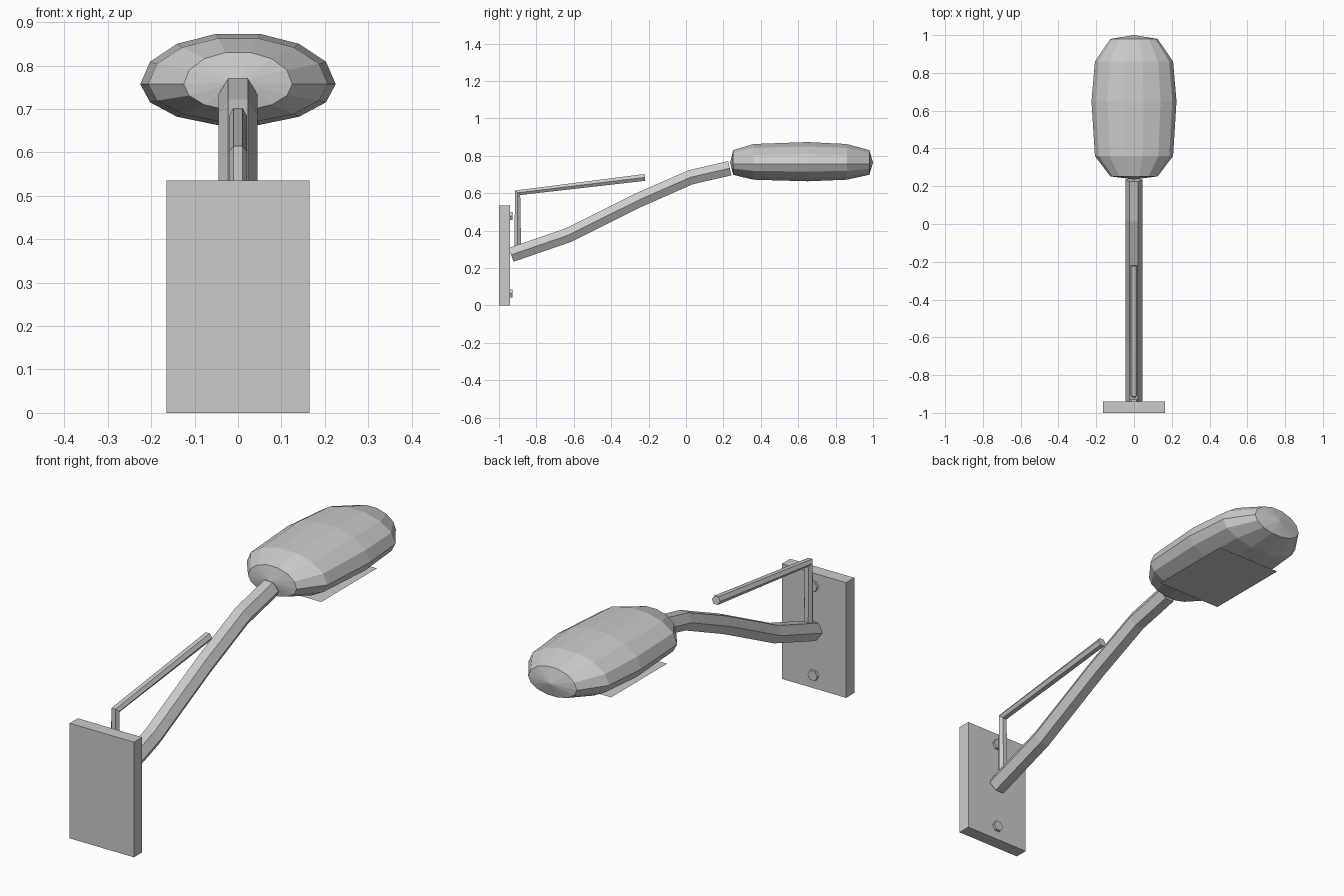
import bpy, bmesh
from math import sin, cos, pi
from mathutils import Vector

if "Cube" in bpy.data.objects:
    bpy.data.objects.remove(bpy.data.objects["Cube"])


def finish(name, bm):
    bmesh.ops.recalc_face_normals(bm, faces=bm.faces[:])
    me = bpy.data.meshes.new(name)
    bm.to_mesh(me)
    bm.free()
    ob = bpy.data.objects.new(name, me)
    bpy.context.collection.objects.link(ob)
    return ob


def bridge(bm, rings):
    for a, b in zip(rings, rings[1:]):
        n = len(a)
        for i in range(n):
            bm.faces.new((a[i], a[(i + 1) % n], b[(i + 1) % n], b[i]))


def tube(name, path, r, sides=6):
    """Sweep a hexagon along (y, z) points in the x = 0 plane."""
    bm = bmesh.new()
    pts = [Vector((0, y, z)) for y, z in path]
    rings = []
    for i, p in enumerate(pts):
        t = Vector()
        if i > 0:
            t += (p - pts[i - 1]).normalized()
        if i < len(pts) - 1:
            t += (pts[i + 1] - p).normalized()
        t.normalize()
        side = Vector((1, 0, 0))
        up = side.cross(t)
        rings.append([bm.verts.new(p + r * (cos(2 * pi * k / sides) * side
                                            + sin(2 * pi * k / sides) * up))
                      for k in range(sides)])
    bridge(bm, rings)
    bm.faces.new(rings[0])
    bm.faces.new(rings[-1])
    return finish(name, bm)


# Wall plate
bm = bmesh.new()
bmesh.ops.create_cube(bm, size=1)
for v in bm.verts:
    v.co = (v.co.x * 0.33, v.co.y * 0.06 - 0.97, v.co.z * 0.535 + 0.2675)
finish("wall_plate", bm)

# Hex bolts
for name, z in (("lower_bolt", 0.063), ("upper_bolt", 0.478)):
    tube(name, [(-0.945, z), (-0.928, z)], 0.025)

# Main arm and its thin brace
tube("main_arm", [(-0.935, 0.27), (-0.63, 0.375), (-0.255, 0.562),
                  (0.025, 0.685), (0.234, 0.733)], 0.045)
tube("brace_rod", [(-0.9, 0.31), (-0.9, 0.602), (-0.22, 0.684)], 0.021)

# Lamp head: 14-sided rings along y (y, x radius, z scale), pointed end caps
bm = bmesh.new()
ZC, UP, DOWN = 0.757, 0.119, 0.096
rings = []
for y, rx, s in ((0.252, 0.125, 0.63), (0.36, 0.207, 0.91), (0.65, 0.225, 1.0),
                 (0.86, 0.207, 0.91), (0.98, 0.125, 0.63)):
    ring = []
    for k in range(14):
        a = 2 * pi * k / 14
        ring.append(bm.verts.new((rx * cos(a), y,
                                  ZC + s * sin(a) * (UP if sin(a) > 0 else DOWN))))
    rings.append(ring)
bridge(bm, rings)
for ring, y in ((rings[0], 0.236), (rings[-1], 1.0)):
    tip = bm.verts.new((0, y, 0.763))
    for k in range(14):
        bm.faces.new((ring[k], ring[(k + 1) % 14], tip))
finish("lamp_head", bm)

# Flat light panel under the head
bm = bmesh.new()
bm.faces.new([bm.verts.new((x, y, 0.661)) for x, y in
              ((-0.165, 0.375), (-0.165, 0.785), (0.165, 0.785), (0.165, 0.375))])
finish("light_panel", bm)
